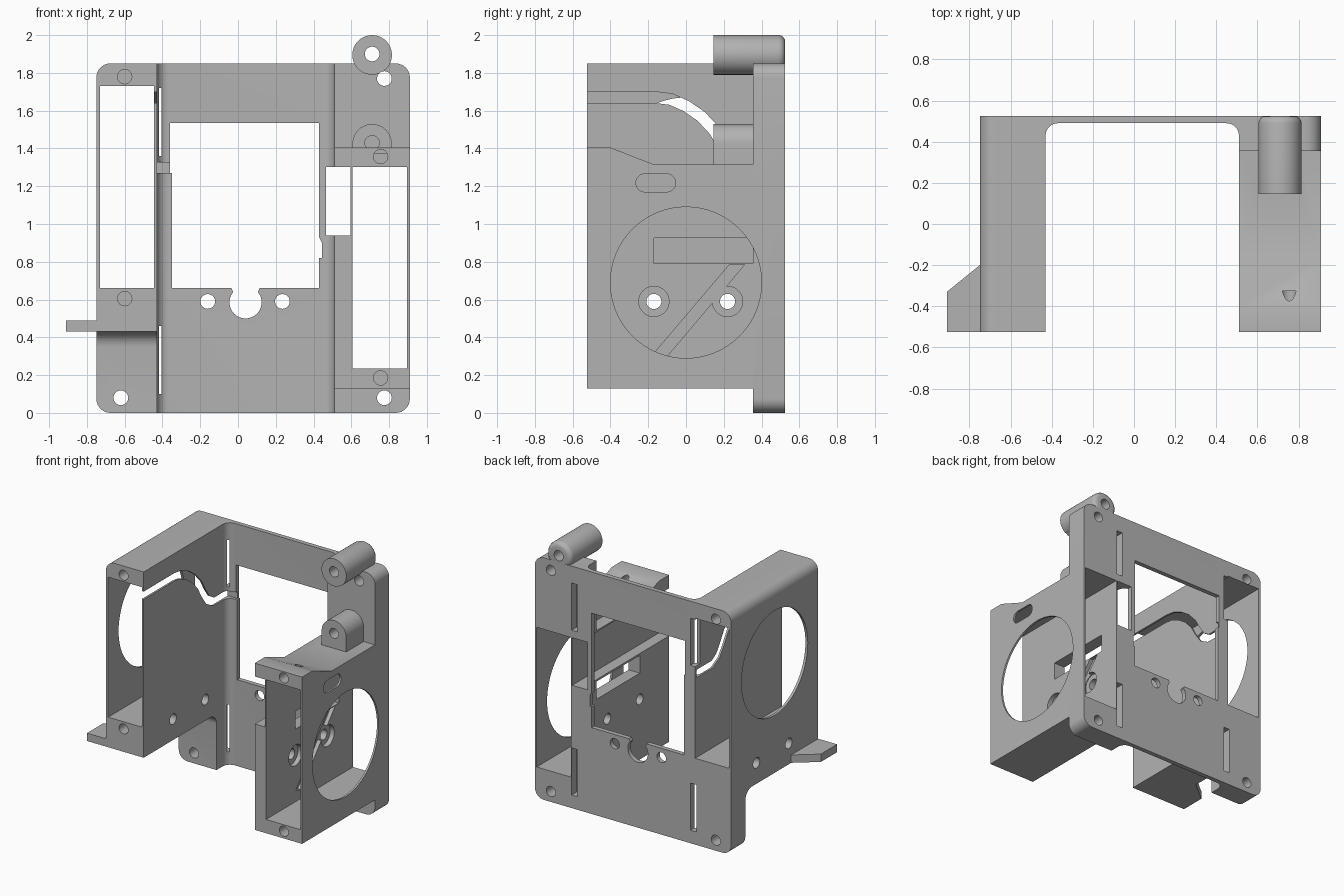
import bpy, bmesh
from math import sin, cos, pi, radians
from mathutils import Vector

if "Cube" in bpy.data.objects:
    bpy.data.objects.remove(bpy.data.objects["Cube"], do_unlink=True)

grey = bpy.data.materials.new("plain_grey")
grey.use_nodes = True
grey.diffuse_color = (0.45, 0.45, 0.45, 1)
grey.node_tree.nodes["Principled BSDF"].inputs["Base Color"].default_value = grey.diffuse_color


# ---- helpers ----
def place(axis, u, v, w):
    return {"x": (w, u, v), "y": (u, w, v), "z": (u, v, w)}[axis]


def prism(name, axis, pts, lo, hi):
    """Extrude a 2D outline along an axis."""
    bm = bmesh.new()
    face = bm.faces.new([bm.verts.new(place(axis, u, v, lo)) for u, v in pts])
    out = bmesh.ops.extrude_face_region(bm, geom=[face])
    shift = Vector(place(axis, 0, 0, hi - lo))
    bmesh.ops.translate(bm, vec=shift, verts=[g for g in out["geom"] if isinstance(g, bmesh.types.BMVert)])
    bmesh.ops.recalc_face_normals(bm, faces=bm.faces)
    mesh = bpy.data.meshes.new(name)
    bm.to_mesh(mesh)
    bm.free()
    ob = bpy.data.objects.new(name, mesh)
    bpy.context.collection.objects.link(ob)
    mesh.materials.append(grey)
    return ob


def rect(u0, u1, v0, v1):
    return [(u0, v0), (u1, v0), (u1, v1), (u0, v1)]


def arc(u, v, r, a0, a1, n=8):
    angles = [radians(a0 + (a1 - a0) * i / n) for i in range(n + 1)]
    return [(u + r * cos(a), v + r * sin(a)) for a in angles]


def circle(u, v, r, n=40):
    return arc(u, v, r, 0, 360, n)[:-1]


def rounded(u0, u1, v0, v1, r):
    return (arc(u1 - r, v1 - r, r, 0, 90) + arc(u0 + r, v1 - r, r, 90, 180)
            + arc(u0 + r, v0 + r, r, 180, 270) + arc(u1 - r, v0 + r, r, 270, 360))


def band(path, half):
    """Outline of a strip of constant width along a path."""
    left, right = [], []
    for i, p in enumerate(path):
        d = Vector(path[min(i + 1, len(path) - 1)]) - Vector(path[max(i - 1, 0)])
        n = Vector((-d.y, d.x)).normalized() * half
        left.append(tuple(Vector(p) + n))
        right.append(tuple(Vector(p) - n))
    return left + right[::-1]


def combine(target, other, operation):
    mod = target.modifiers.new("join", "BOOLEAN")
    mod.operation, mod.object, mod.solver = operation, other, "EXACT"
    bpy.context.view_layer.update()
    result = bpy.data.meshes.new_from_object(target.evaluated_get(bpy.context.evaluated_depsgraph_get()))
    target.modifiers.clear()
    target.data = result
    bpy.data.objects.remove(other, do_unlink=True)


def add(axis, pts, lo, hi):
    combine(housing, prism("piece", axis, pts, lo, hi), "UNION")


def cut(axis, pts, lo, hi):
    combine(housing, prism("cutter", axis, pts, lo, hi), "DIFFERENCE")


L, R, F, B = -0.75, 0.91, -0.525, 0.525   # outer limits
IL, IR, FL = -0.43, 0.51, 0.355           # channel sides, flange front

# ---- back plate with thick flanges and a filleted channel ----
channel = ([(L, B), (L, FL), (IL, FL)] + arc(IL + .06, .43, .06, 180, 90)
           + arc(IR - .06, .43, .06, 90, 0) + [(IR, FL), (R, FL), (R, B)])
housing = prism("housing", "z", channel, 0, 1.85)

# ---- left box and the fillet below it ----
add("y", rect(L, IL, 0.43, 1.85), F, 0.45)
fillet = [(0.45, 0.5), (0.25, 0.5)] + arc(FL - .08, 0.35, .08, 90, 0) + [(0.45, 0.35)]
add("x", fillet, L, IL)

# ---- right box with a sloping roof ----
side = [(F, .13), (.45, .13), (.45, 1.315), (-.17, 1.315), (-.4, 1.405), (F, 1.405)]
add("x", side, IR, R)
combine(housing, prism("corner_trim", "y", rounded(L, R, 0, 1.85, .075), -1, 1), "INTERSECT")

# ---- tab on the left ----
add("z", [(-.91, F), (IL, F), (IL, -.2), (L, -.2), (-.91, -.33)], 0.43, 0.49)

# ---- bosses ----
upper = prism("upper_boss", "y", circle(.71, 1.895, .105), .145, B)
bm = bmesh.new()
bm.from_mesh(upper.data)
rim = [e for e in bm.edges if all(v.co.y > B - .01 for v in e.verts)]
bmesh.ops.bevel(bm, geom=rim, offset=.035, segments=4, profile=.5, affect="EDGES")
bm.to_mesh(upper.data)
bm.free()
combine(housing, upper, "UNION")
add("y", arc(.71, 1.425, .104, 0, 180, 20) + [(.606, 1.305), (.814, 1.305)], .145, .4)

# ---- box cavities, open front to back ----
cut("y", rect(-.73, -.445, .66, 1.73), -1, 1)
cut("y", rect(.605, .895, .235, 1.303), -1, 1)
cut("y", rect(.465, .595, .94, 1.303), -1, 1)

# ---- centre window with its notches ----
window = [(-.35, .66), (.43, .66), (.43, .82), (.445, .82), (.445, .9), (.43, .93),
          (.43, 1.535), (-.36, 1.535), (-.36, 1.27), (-.35, 1.27)]
cut("y", window, 0, 1)
cut("y", circle(.04, .585, .085), 0, 1)
cut("y", [(-.04, .67), (-.025, .64), (-.04, .6), (.12, .6), (.105, .64), (.12, .67)], 0, 1)

# ---- round openings in the outer walls, and a slot ----
cut("x", circle(0, 1.27, .4, 64), -.8, -.7)
cut("x", circle(0, .69, .4, 64), .85, 1)
cut("x", rounded(-.265, -.055, 1.17, 1.265, .047), .85, 1)

# ---- curved cable channel in the left inner wall ----
path = [(-.6, 1.67), (-.16, 1.67), (-.08, 1.66), (0, 1.625), (.08, 1.57), (.15, 1.495),
        (.2, 1.41), (.25, 1.34), (.32, 1.3), (.5, 1.3)]
cut("x", band(path, .03), -.5, -.41)
cut("y", rect(-.46, -.35, 1.27, 1.325), .35, .51)

# ---- right inner wall: long slot, diagonal groove, bored recesses ----
cut("x", rect(-.17, FL, .79, .925), .5, .65)
cut("x", [(-.165, .32), (-.1, .3), (.31, .785), (.23, .785)], .575, .65)
for y in (-.17, .22):
    cut("x", circle(y, .59, .08), .57, .65)
    cut("x", circle(y, .59, .04), -1, .7)

# ---- screw holes: through the plate, blind in the boxes ----
for x, z in ((-.16, .59), (.235, .59), (-.62, .08), (.775, .08), (.775, 1.77), (.71, 1.9)):
    cut("y", circle(x, z, .039, 24), 0, 1)
for x, z in ((-.6, 1.78), (-.6, .605), (.755, 1.357), (.755, .185)):
    cut("y", circle(x, z, .038, 24), -1, F + .2)
cut("y", circle(.71, 1.43, .038, 24), 0, .3)
cut("y", circle(-.62, 1.77, .038, 24), .4, 1)

# ---- strap grooves in the back ----
for x in (-.43, .575):
    for z in (.1, 1.36):
        cut("y", rect(x - .025, x + .025, z, z + .36), B - .06, 1)

# ---- smooth curved faces, keep edges sharp ----
housing.data.materials.clear()
housing.data.materials.append(grey)
bpy.context.view_layer.objects.active = housing
housing.select_set(True)
bpy.ops.object.shade_smooth_by_angle(angle=radians(30))
